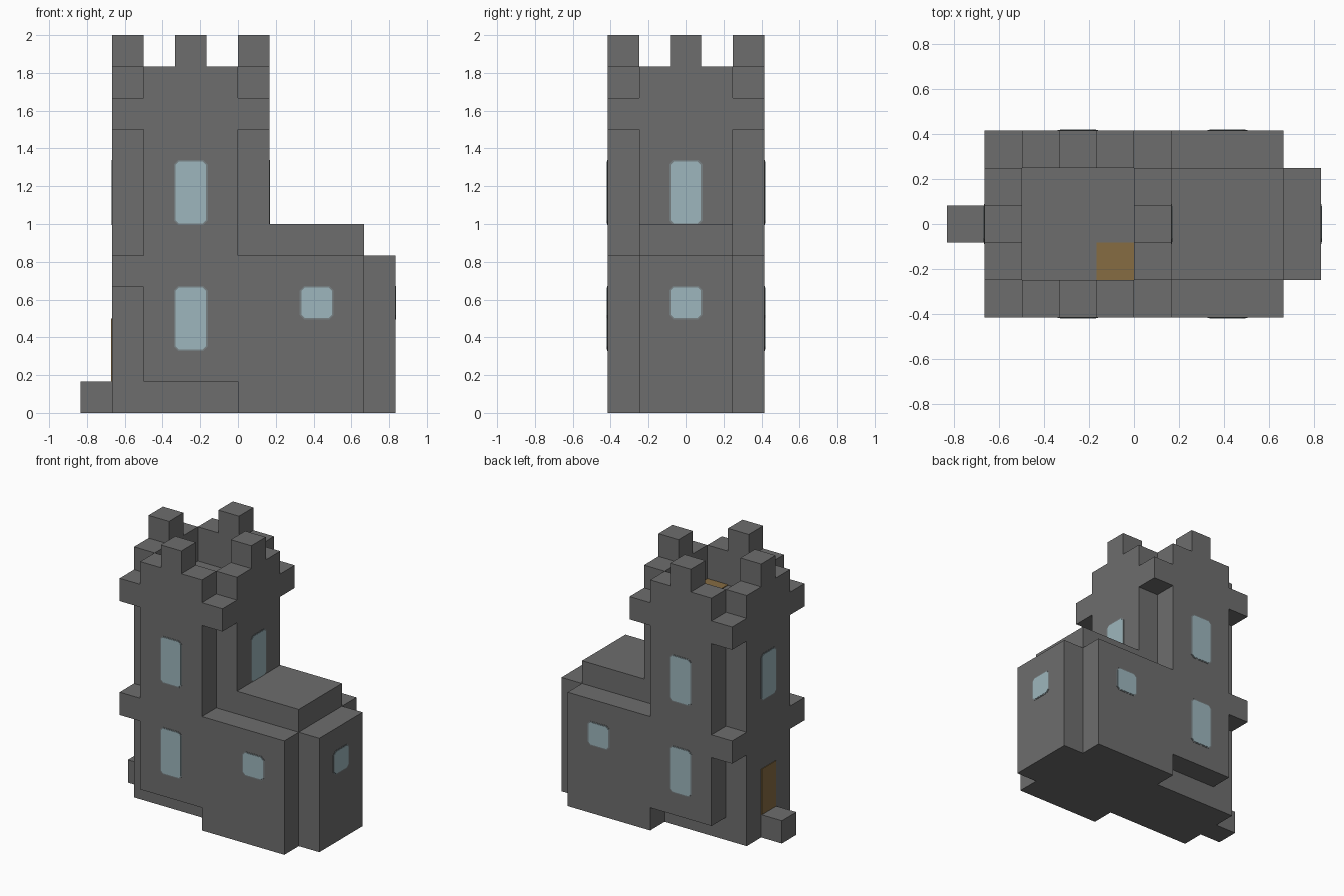
import bpy
import bmesh
from math import radians
from mathutils import Matrix, Vector

cube = bpy.data.objects.get("Cube")
if cube:
    bpy.data.objects.remove(cube, do_unlink=True)

U = 1 / 6  # one building block


def material(name, rgb):
    m = bpy.data.materials.new(name)
    m.use_nodes = True
    m.diffuse_color = (*rgb, 1)
    m.node_tree.nodes["Principled BSDF"].inputs["Base Color"].default_value = (*rgb, 1)
    return m


STONE = material("grey stone", (0.155, 0.155, 0.155))
GLASS = material("pale blue glass", (0.34, 0.47, 0.51))
RIM = material("grey window rim", (0.19, 0.22, 0.23))
WOOD = material("brown wood", (0.24, 0.15, 0.055))


def finish(name, bm, mat):
    mesh = bpy.data.meshes.new(name)
    bm.to_mesh(mesh)
    bm.free()
    mesh.materials.append(mat)
    obj = bpy.data.objects.new(name, mesh)
    bpy.context.collection.objects.link(obj)
    return obj


def box(name, x, y, z, mat=STONE):
    """Box from (low, high) ranges in block units."""
    bm = bmesh.new()
    bmesh.ops.create_cube(bm, size=1)
    for v in bm.verts:
        v.co = Vector([U * (r[0] if c < 0 else r[1]) for c, r in zip(v.co, (x, y, z))])
    return finish(name, bm, mat)


def plate(name, centre, angle, width, height, cut, depth, mat):
    """Thin upright plate with clipped corners; angle 0 faces the front."""
    bm = bmesh.new()
    w, h = width / 2, height / 2
    outline = [(w - cut, -h), (w, cut - h), (w, h - cut), (w - cut, h),
               (cut - w, h), (-w, h - cut), (-w, cut - h), (cut - w, -h)]
    face = bm.faces.new([bm.verts.new((a * U, 0, b * U)) for a, b in outline])
    side = bmesh.ops.extrude_face_region(bm, geom=[face])
    moved = [g for g in side["geom"] if isinstance(g, bmesh.types.BMVert)]
    bmesh.ops.translate(bm, vec=(0, -depth, 0), verts=moved)
    bmesh.ops.recalc_face_normals(bm, faces=bm.faces)
    bm.transform(Matrix.Translation(Vector(centre) * U)
                 @ Matrix.Rotation(radians(angle), 4, "Z"))
    return finish(name, bm, mat)


def window(name, centre, angle, height):
    plate(name + "_rim", centre, angle, 1.08, height + 0.06, 0.14, 0.002, RIM)
    plate(name + "_glass", centre, angle, 0.96, height - 0.03, 0.1, 0.004, GLASS)


# Tower body: a cross-shaped plan
FLOOR = 9.5
box("tower_core", (-4, 1), (-1.5, 1.5), (0, FLOOR))
box("tower_wings", (-3, 0), (-2.5, 2.5), (1, FLOOR))

# Parapets with one merlon in the middle of each side
for name, s in (("front", -1), ("back", 1)):
    y = sorted((1.5 * s, 2.5 * s))
    box(name + "_parapet", (-3, 0), y, (FLOOR, 11))
    box(name + "_merlon", (-2, -1), y, (11, 12))
for name, x in (("right", (-4, -3)), ("left", (0, 1))):
    box(name + "_parapet", x, (-1.5, 1.5), (FLOOR, 11))
    box(name + "_merlon", x, (-0.5, 0.5), (11, 12))

# Corner blocks in the notches of the cross
for end, s in (("front", -1), ("back", 1)):
    y = sorted((1.5 * s, 2.5 * s))
    box(end + "_right_corner_upper", (-4, -3), y, (9, 10))
    box(end + "_left_corner_upper", (0, 1), y, (9, 10))
    box(end + "_right_corner_lower", (-4, -3), y, (4, 5))

# Annex with raised roof and end bay
box("annex_body", (0, 4), (-2.5, 2.5), (0, 5))
box("annex_roof", (1, 4), (-1.5, 1.5), (5, 6))
box("annex_end_bay", (4, 5), (-1.5, 1.5), (0, 5))

# Doorstep, door and roof hatch
box("doorstep", (-5, -4), (-0.5, 0.5), (0, 1))
box("door", (-4.03, -4), (-0.5, 0.5), (1, 3), WOOD)
box("roof_hatch", (-1, 0), (-1.5, -0.5), (FLOOR, FLOOR + 0.03), WOOD)

# Windows
for name, y, angle in (("front", -2.5, 0), ("back", 2.5, 180)):
    window(name + "_lower_window", (-1.5, y, 3), angle, 2)
    window(name + "_upper_window", (-1.5, y, 7), angle, 2)
    window(name + "_annex_window", (2.5, y, 3.5), angle, 1)
window("left_upper_window", (1, 0, 7), 90, 2)
window("right_upper_window", (-4, 0, 7), -90, 2)
window("end_bay_window", (5, 0, 3.5), 90, 1)
